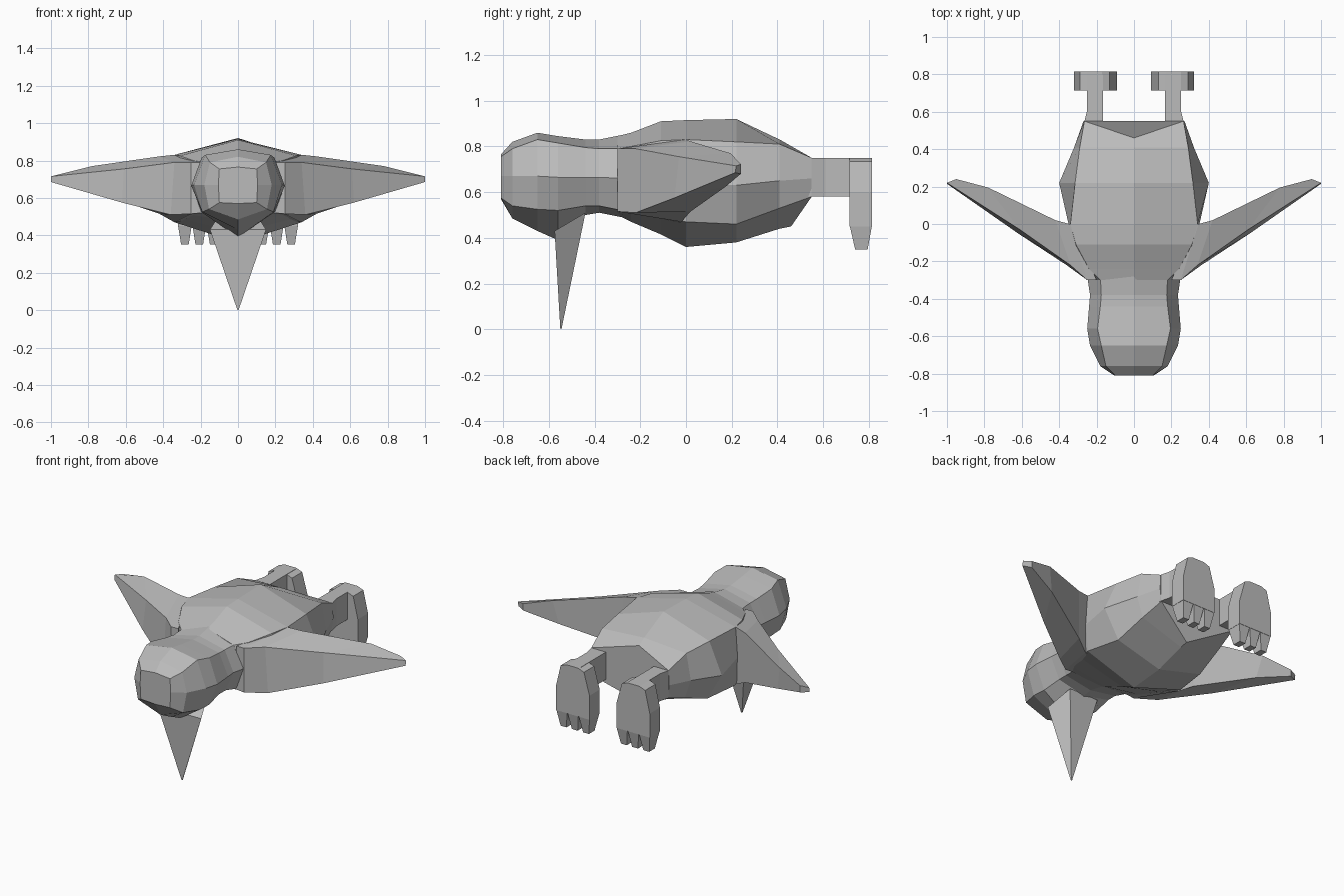
import bpy, bmesh

grey = bpy.data.materials.new("plain_grey")
grey.diffuse_color = (0.5, 0.5, 0.5, 1)


def loft(name, rings, mirror=False):
    """Skin a list of equal-length point rings and cap both ends."""
    bm = bmesh.new()
    for s in ((1, -1) if mirror else (1,)):
        vs = [[bm.verts.new((x * s, y, z)) for x, y, z in r] for r in rings]
        n = len(rings[0])
        for a, b in zip(vs, vs[1:]):
            for i in range(n):
                j = (i + 1) % n
                bm.faces.new((a[i], a[j], b[j], b[i]))
        bm.faces.new(vs[0])
        bm.faces.new(vs[-1])
    bmesh.ops.recalc_face_normals(bm, faces=bm.faces)
    me = bpy.data.meshes.new(name)
    bm.to_mesh(me)
    bm.free()
    me.materials.append(grey)
    ob = bpy.data.objects.new(name, me)
    bpy.context.collection.objects.link(ob)
    return ob


def section(y, top, upper, middle, lower, bottom, y_mid=None):
    """Symmetric eight-sided body section; each side point is (x, z)."""
    ym = y if y_mid is None else y_mid
    side = [upper, middle, lower]
    return ([(0, ym, top)] + [(x, y, z) for x, z in side] + [(0, ym, bottom)]
            + [(-x, y, z) for x, z in reversed(side)])


def box_ring(x0, x1, y0, y1, z):
    return [(x0, y0, z), (x1, y0, z), (x1, y1, z), (x0, y1, z)]


# Head and neck
loft("head", [
    section(-.81, .765, (.10, .755), (.105, .67), (.10, .575), .57),
    section(-.76, .82, (.15, .79), (.18, .67), (.155, .54), .485),
    section(-.65, .86, (.175, .83), (.235, .67), (.19, .525), .43),
    section(-.56, .845, (.195, .815), (.25, .665), (.19, .52), .39),
    section(-.44, .83, (.18, .795), (.24, .665), (.18, .54), .50),
    section(-.38, .83, (.175, .79), (.235, .665), (.18, .54), .51),
    section(-.28, .85, (.18, .79), (.25, .66), (.20, .52), .49),
])

# Body
loft("body", [
    section(-.30, .845, (.18, .79), (.25, .66), (.20, .52), .50),
    section(-.24, .86, (.24, .80), (.28, .66), (.25, .51), .47),
    section(-.11, .91, (.31, .825), (.33, .66), (.30, .49), .415),
    section(0, .915, (.34, .83), (.35, .64), (.34, .47), .36),
    section(.22, .92, (.315, .82), (.40, .63), (.30, .46), .38),
    section(.41, .83, (.29, .81), (.32, .65), (.28, .53), .44),
    section(.55, .80, (.265, .75), (.27, .66), (.26, .58), .45, y_mid=.46),
])

# Beak, a tapered spike under the head
loft("beak", [
    [(-.15, -.575, .43), (.15, -.575, .43), (.10, -.44, .51), (-.10, -.44, .51)],
    [(-.003, -.55, .0), (.003, -.55, .0), (.003, -.545, .0), (-.003, -.545, .0)],
])

# Wings: leading top, leading bottom, trailing bottom, trailing top
loft("wings", [
    [(.20, -.30, .79), (.20, -.30, .52), (.32, -.03, .47), (.33, .0, .83)],
    [(.25, -.30, .79), (.25, -.30, .515), (.34, -.02, .47), (.345, .0, .83)],
    [(.34, -.22, .79), (.36, -.22, .51), (.42, .02, .515), (.42, .02, .822)],
    [(.61, -.03, .755), (.62, -.05, .575), (.75, .175, .625), (.78, .195, .77)],
    [(1, .22, .715), (1, .215, .685), (.95, .24, .68), (.95, .24, .722)],
], mirror=True)

# Legs
loft("legs", [
    [(x, y, z) for x, z in ((.165, .58), (w, .58), (w, .75), (.165, .75))]
    for y, w in ((.46, .265), (.55, .265), (.61, .25), (.80, .25))
], mirror=True)

# Feet: upright pads, widest in the middle
outline = [(.17, .75), (.25, .75), (.29, .735), (.322, .60), (.322, .45),
           (.092, .45), (.092, .60), (.13, .735)]
loft("feet", [[(x, y, z) for x, z in outline] for y in (.715, .815)], mirror=True)

# Three tapered toes on each foot
for i, cx in enumerate((.13, .207, .284)):
    loft("toes_%d" % (i + 1), [
        box_ring(cx - .038, cx + .038, .715, .815, .46),
        box_ring(cx - .02, cx + .02, .74, .795, .35),
    ], mirror=True)
